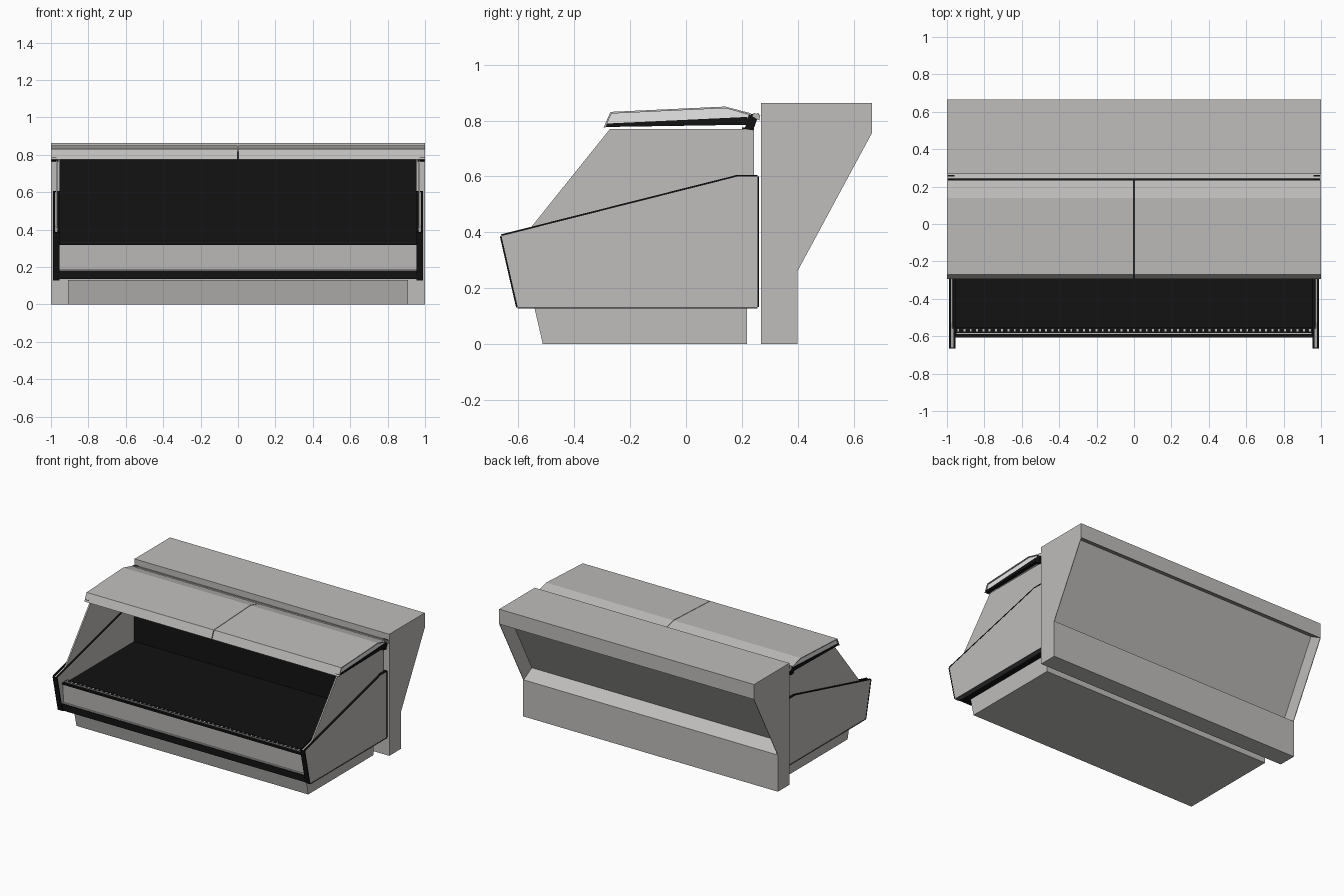
import bpy, bmesh
from mathutils import Vector

if "Cube" in bpy.data.objects:
    bpy.data.objects.remove(bpy.data.objects["Cube"])


def material(name, rgb):
    m = bpy.data.materials.new(name)
    m.diffuse_color = (*rgb, 1)
    m.use_nodes = True
    m.node_tree.nodes["Principled BSDF"].inputs["Base Color"].default_value = m.diffuse_color
    return m


GREY = material("light_grey", (0.52, 0.51, 0.50))
BLACK = material("black", (0.006, 0.006, 0.006))
DARK = material("dark_grey", (0.10, 0.10, 0.105))
WHITE = material("white", (0.9, 0.9, 0.9))


def prism(name, profile, x0, x1, mat):
    """Extrude a (y, z) profile along x."""
    bm = bmesh.new()
    f = bm.faces.new([bm.verts.new((x0, y, z)) for y, z in profile])
    ext = bmesh.ops.extrude_face_region(bm, geom=[f])
    vs = [g for g in ext["geom"] if isinstance(g, bmesh.types.BMVert)]
    bmesh.ops.translate(bm, verts=vs, vec=(x1 - x0, 0, 0))
    bmesh.ops.recalc_face_normals(bm, faces=bm.faces)
    me = bpy.data.meshes.new(name)
    bm.to_mesh(me)
    bm.free()
    me.materials.append(mat)
    ob = bpy.data.objects.new(name, me)
    bpy.context.collection.objects.link(ob)
    return ob


def bar(name, y0, y1, z0, z1, x0, x1, mat):
    return prism(name, [(y0, z0), (y1, z0), (y1, z1), (y0, z1)], x0, x1, mat)


def strip(name, a, b, t, x0, x1, mat):
    """Flat strip along the segment a-b, t thick to its left side."""
    a, b = Vector(a), Vector(b)
    d = (b - a).normalized()
    n = Vector((-d.y, d.x)) * t
    return prism(name, [a, b, b + n, a + n], x0, x1, mat)


# Rear counter: body with a recess cut square to the sloping back
rear_outline = [(0.268, 0), (0.398, 0), (0.398, 0.26), (0.666, 0.757),
                (0.666, 0.863), (0.268, 0.863)]
rear_core = [(0.268, 0), (0.398, 0), (0.398, 0.26), (0.305, 0.31),
             (0.573, 0.807), (0.666, 0.757), (0.666, 0.863), (0.268, 0.863)]
prism("rear_counter", rear_core, -0.996, 0.996, GREY)

# Plinth
prism("plinth", [(-0.542, 0.13), (-0.512, 0), (0.219, 0), (0.219, 0.13)],
      -0.91, 0.91, GREY)

# Refrigerated tank, back wall and deck
prism("tank", [(-0.585, 0.14), (0.24, 0.14), (0.24, 0.315), (-0.585, 0.315)],
      -0.955, 0.955, BLACK)
bar("back_wall", 0.20, 0.243, 0.31, 0.775, -0.955, 0.955, BLACK)

# Front panel with bumper and top trim
prism("front_panel", [(-0.592, 0.18), (-0.58, 0.18), (-0.585, 0.325), (-0.600, 0.325)],
      -0.955, 0.955, GREY)
bar("front_bumper", -0.608, -0.57, 0.135, 0.182, -0.955, 0.955, BLACK)
bar("bumper_line", -0.604, -0.585, 0.182, 0.187, -0.955, 0.955, GREY)
bar("front_top_trim", -0.608, -0.55, 0.318, 0.33, -0.955, 0.955, BLACK)

# Air grille on the front edge
bar("grille_line", -0.588, -0.582, 0.329, 0.333, -0.95, 0.95, GREY)
slot = bar("grille_slots", -0.575, -0.562, 0.329, 0.332, -0.945, -0.935, GREY)
arr = slot.modifiers.new("repeat", 'ARRAY')
arr.count = 57
arr.use_relative_offset = False
arr.use_constant_offset = True
arr.constant_offset_displace = (0.0336, 0, 0)

# Mirrored end parts
panel = [(-0.660, 0.387), (-0.602, 0.133), (0.256, 0.133), (0.256, 0.600), (0.185, 0.600)]
glass = [(-0.565, 0.405), (-0.272, 0.77), (0.243, 0.77), (0.243, 0.595)]
cap = [(-0.288, 0.778), (-0.266, 0.826), (0.14, 0.845), (0.235, 0.818), (0.235, 0.80)]
for s, side in ((-1, "left"), (1, "right")):
    prism(side + "_rear_end", rear_outline, s * 0.996, s, GREY)
    prism(side + "_end_panel", panel, s * 0.955, s * 0.988, GREY)
    # Trim around the panel edge: two dark beads, solid black in front
    n = len(panel)
    for i in range(n):
        a, b = panel[i], panel[(i + 1) % n]
        if i == n - 1:
            for k, (u, v) in enumerate(((0.954, 0.964), (0.978, 0.99))):
                strip(f"{side}_top_bead_{k}", a, b, -0.006, s * u, s * v, BLACK)
        else:
            strip(f"{side}_edge_trim_{i}", a, b, -0.006, s * 0.954, s * 0.99,
                  DARK if i == 1 else BLACK)
    prism(side + "_side_screen", glass, s * 0.964, s * 0.974, GREY)
    # Canopy half, a thin folded sheet
    prism(side + "_canopy",
          [(-0.295, 0.775), (-0.270, 0.831), (0.14, 0.850), (0.232, 0.826),
           (0.232, 0.820), (0.14, 0.844), (-0.266, 0.825), (-0.289, 0.775)],
          s * 0.002, s * 1.0, GREY)
    prism(side + "_canopy_end", cap, s * 0.985, s * 0.993, WHITE)
    prism(side + "_canopy_arm", [(-0.29, 0.777), (0.22, 0.785), (0.22, 0.813), (-0.29, 0.789)],
          s * 0.97, s * 0.996, BLACK)
    prism(side + "_hinge", [(0.21, 0.77), (0.24, 0.765), (0.262, 0.825), (0.225, 0.822)],
          s * 0.96, s * 0.996, BLACK)

# Canopy rear rail
bar("canopy_rail_black", 0.225, 0.24, 0.775, 0.818, -0.96, 0.96, BLACK)
prism("canopy_rail", [(0.238, 0.815), (0.262, 0.80), (0.266, 0.82), (0.242, 0.828)],
      -0.998, 0.998, GREY)
